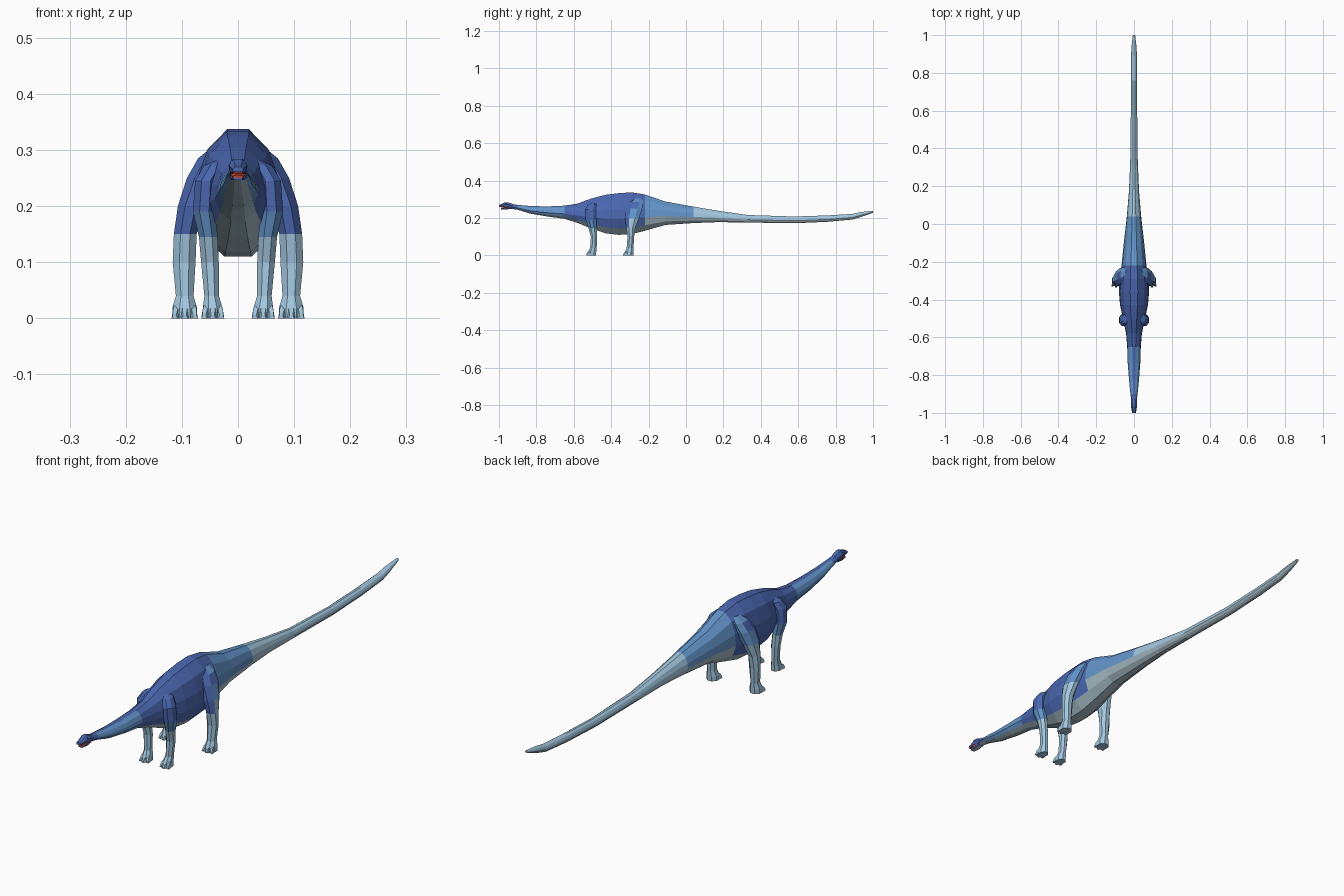
import bpy, bmesh, math

if "Cube" in bpy.data.objects:
    bpy.data.objects.remove(bpy.data.objects["Cube"])


def material(name, r, g, b):
    m = bpy.data.materials.new(name)
    m.diffuse_color = (r, g, b, 1)
    m.use_nodes = True
    m.node_tree.nodes["Principled BSDF"].inputs["Base Color"].default_value = m.diffuse_color
    return m


MATS = [material("deep blue", .068, .135, .43), material("mid blue", .125, .30, .59),
        material("pale blue", .36, .57, .73), material("belly grey", .40, .53, .59),
        material("mouth red", .55, .06, .03)]
DEEP, MID, PALE, BELLY, RED = range(5)


def loft(name, rings, rule):
    """Skin a list of equal rings, cap the ends; rule(face centre, normal, band) gives the colour."""
    bm = bmesh.new()
    rows = [[bm.verts.new(p) for p in ring] for ring in rings]
    n = len(rows[0])
    band = {}
    for a, b in zip(rows, rows[1:]):
        for j in range(n):
            band[bm.faces.new((a[j], a[(j + 1) % n], b[(j + 1) % n], b[j]))] = j
    for cap in (rows[0], rows[-1]):
        band[bm.faces.new(cap)] = -1
    bmesh.ops.recalc_face_normals(bm, faces=bm.faces[:])
    bm.normal_update()
    for f, j in band.items():
        f.material_index = rule(f.calc_center_median(), f.normal, j)
    me = bpy.data.meshes.new(name)
    bm.to_mesh(me)
    bm.free()
    for m in MATS:
        me.materials.append(m)
    ob = bpy.data.objects.new(name, me)
    bpy.context.collection.objects.link(ob)
    return ob


def mirror(ob):
    mod = ob.modifiers.new("mirror", "MIRROR")
    mod.use_axis = (True, False, False)
    mod.use_mirror_merge = False


# Body, neck and tail: (y, half width, bottom, top)
SPINE = [(-.955, .012, .252, .279), (-.90, .019, .244, .270), (-.83, .026, .223, .264),
         (-.74, .033, .208, .262), (-.65, .036, .196, .266), (-.58, .042, .174, .277),
         (-.51, .056, .145, .303), (-.43, .074, .118, .324), (-.36, .080, .110, .333),
         (-.29, .077, .114, .337), (-.22, .066, .132, .326), (-.11, .055, .163, .288),
         (.04, .038, .173, .261), (.17, .027, .178, .239), (.33, .020, .176, .216),
         (.58, .017, .172, .208), (.76, .017, .180, .214), (.89, .016, .192, .222),
         (.94, .013, .207, .232), (1.0, .006, .228, .239)]
HALF = [(.25, 1), (.70, .68), (.93, .2), (1, -.25), (.76, -.7), (.3, -1)]
SECTION = HALF + [(-x, z) for x, z in reversed(HALF)]


def body_ring(y, w, lo, hi):
    c, h = (lo + hi) / 2, (hi - lo) / 2
    return [(w * x, y, c + h * z) for x, z in SECTION]


def body_rule(c, n, j):
    if j in (4, 5, 6):
        return BELLY
    if c.y > .04:
        return BELLY if j in (3, 7) else PALE
    if c.y > -.22:
        return BELLY if j in (3, 7) else MID
    if -.9 < c.y < -.65 and j != 11:
        return MID
    return DEEP


loft("body", [body_ring(*s) for s in SPINE], body_rule)


# Head: skull, lower jaw and mouth share one six-sided section
def head_part(name, rows, rule):
    hexa = [(.5, 1), (1, .1), (.8, -1), (-.8, -1), (-1, .1), (-.5, 1)]
    loft(name, [[(w * x, y, (lo + hi) / 2 + (hi - lo) / 2 * z) for x, z in hexa]
                for y, w, lo, hi in rows], rule)


head_part("skull", [(-.925, .014, .254, .274), (-.952, .017, .258, .284), (-.967, .016, .260, .284),
                    (-.983, .013, .261, .276), (-1.0, .010, .261, .270)],
          lambda c, n, j: RED if n.z < -.6 and c.y < -.95 else DEEP)
head_part("lower_jaw", [(-.935, .013, .249, .262), (-.96, .014, .246, .255),
                        (-.988, .009, .246, .251)], lambda c, n, j: BELLY if n.z < -.6 else DEEP)
head_part("mouth_lining", [(-.945, .013, .252, .262), (-.965, .0135, .252, .260),
                           (-.988, .0095, .250, .255)], lambda c, n, j: RED)
head_part("upper_lip", [(-.955, .0145, .257, .261), (-.98, .012, .258, .262),
                        (-.997, .009, .259, .262)], lambda c, n, j: RED)

# Brow bumps
mirror(loft("brow", [[(x, -.963 + r * math.cos(math.tau * i / 6), .277 + r * math.sin(math.tau * i / 6))
                      for i in range(6)] for x, r in ((.008, .006), (.014, .003))],
            lambda c, n, j: DEEP))


def ellipse(cx, cy, z, rx, ry, n=8):
    return [(cx + rx * math.cos(math.tau * (i + .5) / n),
             cy + ry * math.sin(math.tau * (i + .5) / n), z) for i in range(n)]


# Legs: (z, x, y, x radius, y radius), the last ring sinks into the body
HIND = [(0, .095, -.305, .024, .025), (.018, .095, -.304, .024, .025), (.04, .095, -.299, .017, .020),
        (.10, .096, -.295, .022, .019), (.15, .094, -.295, .022, .027), (.20, .085, -.288, .024, .041),
        (.25, .067, -.278, .026, .047), (.285, .048, -.268, .025, .042), (.305, .035, -.262, .012, .026)]
FORE = [(0, .045, -.503, .019, .024), (.018, .045, -.502, .019, .024), (.04, .047, -.495, .014, .019),
        (.10, .050, -.492, .017, .018), (.145, .053, -.499, .018, .024), (.19, .060, -.508, .022, .031),
        (.245, .057, -.511, .021, .031), (.272, .042, -.502, .020, .026), (.284, .025, -.495, .010, .014)]


def hind_rule(c, n, j):
    if c.z < .15:
        return PALE
    if n.y < -.3 and c.z < .25:
        return DEEP
    if c.z < .20:
        return PALE
    return MID if c.y > -.27 or c.z < .25 else DEEP


def fore_rule(c, n, j):
    return PALE if c.z < .145 else MID if c.z < .19 else DEEP


for name, rows, rule in (("hind", HIND, hind_rule), ("front", FORE, fore_rule)):
    mirror(loft(name + "_leg", [ellipse(x, y, z, rx, ry) for z, x, y, rx, ry in rows], rule))
    # Three blunt toes per foot
    _, fx, fy, rx, ry = rows[0]
    for k in (-1, 0, 1):
        tx, ty = fx + k * rx * .58, fy - ry * .55 + abs(k) * .005
        toe = []
        for step, w, h in ((0, .0075, .024), (.010, .007, .017), (.017, .005, .006)):
            x, y = tx + k * step * .25, ty - step
            toe.append([(x - w, y, 0), (x + w, y, 0), (x + w * .6, y, h), (x - w * .6, y, h)])
        mirror(loft(f"{name}_toe_{k + 2}", toe, lambda c, n, j: PALE))
